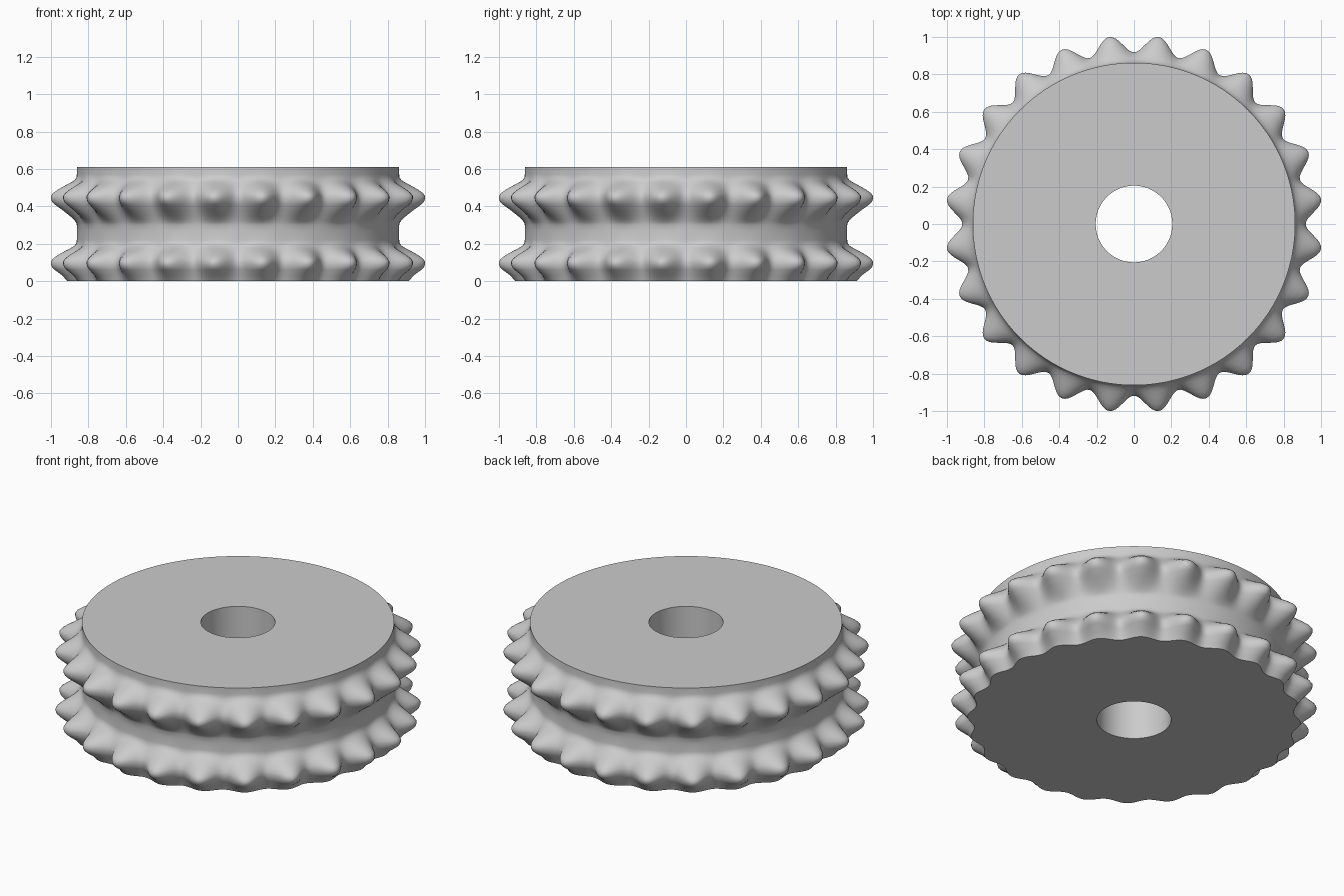
import bpy, math

if "Cube" in bpy.data.objects:
    bpy.data.objects.remove(bpy.data.objects["Cube"])

TEETH, STEPS = 24, 16
ROOT, TIP, VALLEY = 0.862, 1.0086, 0.918
HEIGHT, BORE = 0.61, 0.205

# Tooth height factor (0 = root cylinder, 1 = tip) at levels relative to tooth centre
TOOTH = [(-0.14, 0.0), (-0.125, 0.06), (-0.11, 0.15), (-0.09, 0.31), (-0.06, 0.58),
         (-0.03, 0.86), (-0.015, 0.96), (0.0, 1.0), (0.015, 1.0), (0.03, 0.93),
         (0.05, 0.74), (0.07, 0.49), (0.085, 0.29), (0.1, 0.12), (0.115, 0.03), (0.13, 0.0)]


def rounded_tooth(angle):
    # 0 in the valleys, 1 on the tooth centres, with a slightly blunt tip
    return 0.5 - 0.5 * math.cos(TEETH * angle)


# Outer profile: two rows of teeth, the lower one trimmed by the base plane
profile = [(0.0, 0.40)]
profile += [(0.09 + dz, f) for dz, f in TOOTH if dz > -0.085]
profile += [(0.27, 0.0)]
profile += [(0.44 + dz, f) for dz, f in TOOTH]
profile += [(HEIGHT, 0.0)]

# Sweep the closed profile (outside, top face, bore, bottom face) around z
verts, faces = [], []
count = TEETH * STEPS
for i in range(count):
    a = 2 * math.pi * i / count
    reach = VALLEY - ROOT + (TIP - VALLEY) * rounded_tooth(a)
    ring = [(ROOT + f * reach, z) for z, f in profile] + [(BORE, HEIGHT), (BORE, 0.0)]
    verts += [(r * math.cos(a), r * math.sin(a), z) for r, z in ring]
n = len(profile) + 2
for i in range(count):
    j = (i + 1) % count
    for k in range(n):
        m = (k + 1) % n
        faces.append((i * n + k, j * n + k, j * n + m, i * n + m))

mesh = bpy.data.meshes.new("double_sprocket")
mesh.from_pydata(verts, [], faces)
mesh.update()
sprocket = bpy.data.objects.new("double_sprocket", mesh)
bpy.context.collection.objects.link(sprocket)

# Smooth teeth, crisp rims
bpy.context.view_layer.objects.active = sprocket
sprocket.select_set(True)
bpy.ops.object.shade_smooth_by_angle(angle=math.radians(40))
